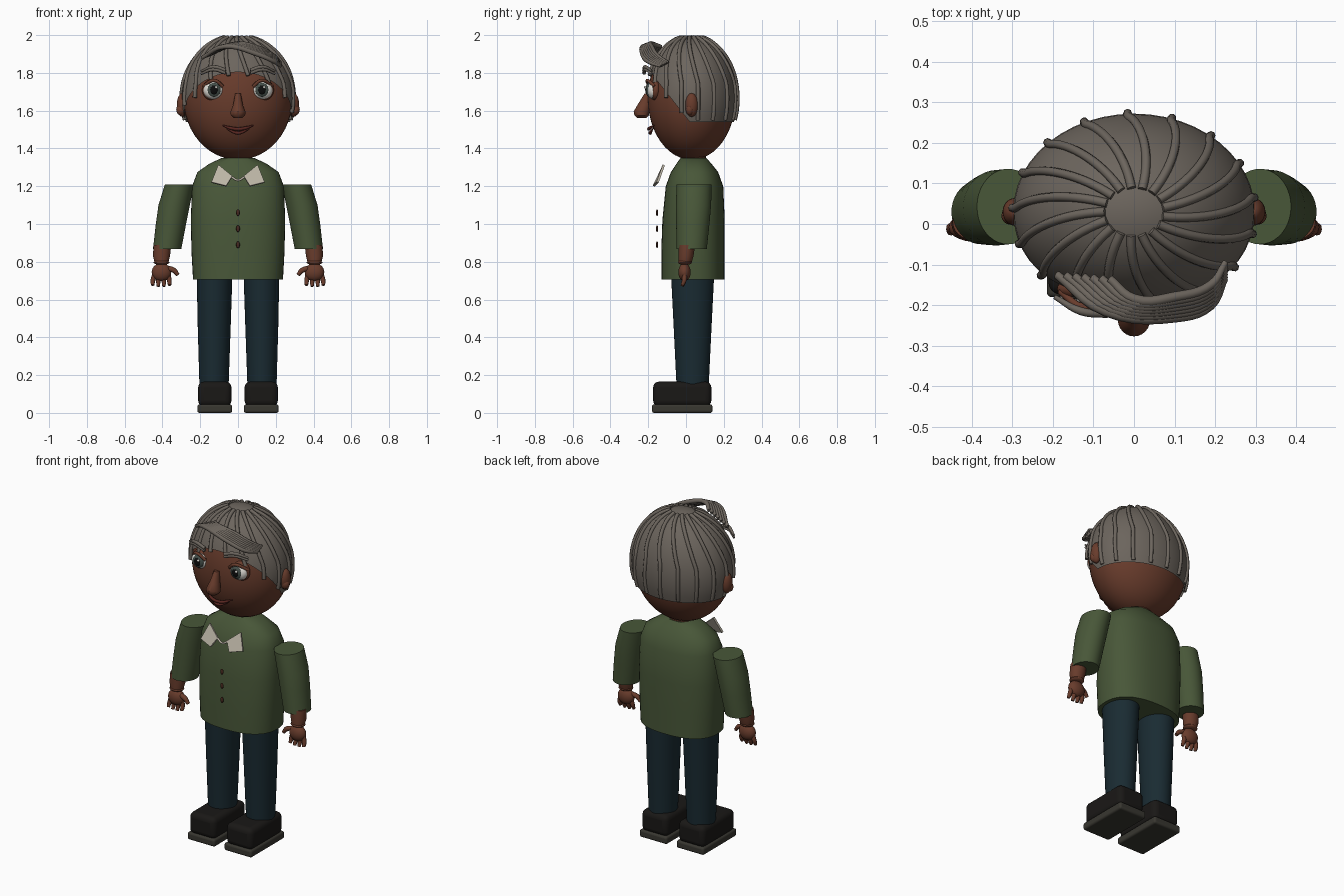
import bpy, bmesh, math
from mathutils import Vector, Matrix

if "Cube" in bpy.data.objects:
    bpy.data.objects.remove(bpy.data.objects["Cube"])

def mat(name, c):
    m = bpy.data.materials.new(name)
    m.diffuse_color = (*c, 1)
    m.use_nodes = True
    m.node_tree.nodes["Principled BSDF"].inputs["Base Color"].default_value = m.diffuse_color
    return m

SKIN = mat("skin", (0.14, 0.045, 0.025))
LIP = mat("lip", (0.10, 0.02, 0.015))
HAIR = mat("hair_grey", (0.15, 0.13, 0.11))
SHIRT = mat("green_cloth", (0.065, 0.095, 0.04))
PANTS = mat("navy_cloth", (0.01, 0.024, 0.032))
SHOE = mat("black_leather", (0.01, 0.009, 0.008))
SOLE = mat("sole_grey", (0.04, 0.038, 0.03))
WHITE = mat("eye_white", (0.75, 0.73, 0.68))
CREAM = mat("cream_cloth", (0.5, 0.46, 0.38))
IRIS = mat("iris_grey", (0.06, 0.08, 0.07))
BLACK = mat("pupil_black", (0.004, 0.004, 0.004))
BUTTON = mat("button_brown", (0.06, 0.02, 0.012))

def finish(bm, name, m):
    bmesh.ops.recalc_face_normals(bm, faces=bm.faces)
    me = bpy.data.meshes.new(name)
    bm.to_mesh(me)
    bm.free()
    me.materials.append(m)
    ob = bpy.data.objects.new(name, me)
    bpy.context.collection.objects.link(ob)
    return ob

def ball(name, loc, r, m, planes=(), seg=32):
    """Ellipsoid, optionally trimmed by (point, normal) planes."""
    bm = bmesh.new()
    bmesh.ops.create_uvsphere(bm, u_segments=seg, v_segments=seg // 2, radius=1,
                              matrix=Matrix.Translation(loc) @ Matrix.Diagonal((*r, 1)))
    for co, no in planes:
        bmesh.ops.bisect_plane(bm, geom=bm.verts[:] + bm.edges[:] + bm.faces[:],
                               plane_co=co, plane_no=no, clear_inner=True)
    return finish(bm, name, m)

def loft(name, sections, m, power=2.0, n=40):
    """Capped stack of superellipses (cx, cy, z, rx, ry)."""
    bm = bmesh.new()
    rings = []
    for cx, cy, z, rx, ry in sections:
        ring = []
        for i in range(n):
            c, s = math.cos(2 * math.pi * i / n), math.sin(2 * math.pi * i / n)
            ring.append(bm.verts.new((cx + rx * math.copysign(abs(c) ** (2 / power), c),
                                      cy + ry * math.copysign(abs(s) ** (2 / power), s), z)))
        rings.append(ring)
    for a, b in zip(rings, rings[1:]):
        for i in range(n):
            bm.faces.new((a[i], a[(i + 1) % n], b[(i + 1) % n], b[i]))
    bm.faces.new(rings[0])
    bm.faces.new(rings[-1])
    return finish(bm, name, m)

def tubes(name, paths, r, m, taper=None):
    """Smooth round tubes through the points of each path."""
    cu = bpy.data.curves.new(name, 'CURVE')
    cu.dimensions = '3D'
    cu.bevel_depth = r
    cu.bevel_resolution = 2
    cu.resolution_u = 5
    cu.use_fill_caps = True
    for pts in paths:
        sp = cu.splines.new('BEZIER')
        sp.bezier_points.add(len(pts) - 1)
        for i, (bp, p) in enumerate(zip(sp.bezier_points, pts)):
            bp.co = p
            bp.handle_left_type = bp.handle_right_type = 'AUTO'
            bp.radius = taper[i] if taper else 1
    cu.materials.append(m)
    ob = bpy.data.objects.new(name, cu)
    bpy.context.collection.objects.link(ob)

# head and neck
HC = Vector((0, 0.03, 1.665))
ball("head", HC, (0.288, 0.232, 0.325), SKIN, seg=48)
loft("neck", [(0, 0.045, 1.28, 0.07, 0.06), (0, 0.045, 1.4, 0.07, 0.06)], SKIN)

# hair cap, trimmed level at the back and slanted up to the forehead
HR = (0.298, 0.242, 0.332)
ball("hair_cap", HC, HR, HAIR,
     [((0, 0, 1.54), (0, 0, 1)), ((0, 0.02, 1.54), (0, 0.24, 0.19))], seg=48)

# swirling locks radiating from the crown
locks = []
for k in range(17):
    a0 = math.radians(k * 360 / 17 + 10)
    pts, p = [], 0.24
    while p < 2.0:
        a = a0 + 0.34 * min(1, (p - 0.24) / 1.1)
        d = Vector((HR[0] * math.sin(p) * math.cos(a), HR[1] * math.sin(p) * math.sin(a),
                    HR[2] * math.cos(p))) * 1.005
        q = HC + d
        if q.z < max(1.53, 1.53 + (0.02 - q.y) * 1.26) - (0.05 if q.y < -0.1 else 0):
            break
        pts.append(q)
        p += 0.12
    locks.append(pts)
tubes("hair_locks", locks, 0.011, HAIR)

# swept forelock
sweep = []
for k in range(7):
    t = k / 6
    sweep.append([(-0.19 + 0.13 * t, -0.125 - 0.01 * t, 1.88 + 0.06 * t),
                  (-0.07 + 0.07 * t, -0.215 + 0.03 * t, 1.94 + 0.015 * t),
                  (0.10, -0.23 + 0.05 * t, 1.90 + 0.035 * t),
                  (0.19, -0.20 + 0.05 * t, 1.86 + 0.03 * t),
                  (0.225, -0.135 + 0.04 * t, 1.835 + 0.02 * t)])
tubes("forelock", sweep, 0.013, HAIR, (0.8, 1, 1, 0.9, 0.6))

# nose and mouth
nose = loft("nose", [(0, -0.235, 1.562, 0.022, 0.025), (0, -0.235, 1.575, 0.038, 0.038),
                     (0, -0.235, 1.595, 0.04, 0.042), (0, -0.222, 1.63, 0.026, 0.035),
                     (0, -0.20, 1.69, 0.015, 0.02)], SKIN, n=24)
tubes("upper_lip", [[(-0.08, -0.17, 1.522), (-0.04, -0.192, 1.508), (0, -0.197, 1.503),
                     (0.04, -0.192, 1.508), (0.08, -0.17, 1.522)]], 0.009, LIP, (0.4, 1, 1, 1, 0.4))
tubes("lower_lip", [[(-0.06, -0.175, 1.505), (0, -0.19, 1.482), (0.06, -0.175, 1.505)]],
      0.009, LIP, (0.4, 1.1, 0.4))

# shirt body
loft("shirt", [(0, 0.037, 0.705, 0.238, 0.168), (0, 0.037, 0.85, 0.246, 0.168),
               (0, 0.04, 1.02, 0.25, 0.165), (0, 0.045, 1.2, 0.243, 0.152),
               (0, 0.045, 1.275, 0.215, 0.125), (0, 0.042, 1.32, 0.15, 0.092),
               (0, 0.04, 1.35, 0.085, 0.068)], SHIRT, power=2.4, n=48)
for z in (0.89, 0.975, 1.06):
    ball("button", (0, -0.153, z), (0.010, 0.006, 0.018), BUTTON, seg=16)
tubes("collar_tie", [[(-0.035, -0.145, 1.25), (0, -0.15, 1.232), (0.035, -0.145, 1.25)]],
      0.006, CREAM)

for s, side in ((-1, "left"), (1, "right")):
    # eye, lids and brow
    ball(side + "_eye_socket", (s * 0.13, -0.16, 1.71), (0.06, 0.032, 0.058), SKIN)
    ball(side + "_eye_white", (s * 0.13, -0.174, 1.708), (0.053, 0.034, 0.047), WHITE)
    ball(side + "_iris", (s * 0.127, -0.198, 1.71), (0.035, 0.014, 0.037), IRIS, seg=24)
    ball(side + "_pupil", (s * 0.127, -0.207, 1.71), (0.021, 0.009, 0.024), BLACK, seg=20)
    ball(side + "_eye_glint", (s * 0.127 + 0.012, -0.215, 1.724), (0.007,) * 3, WHITE, seg=12)
    tubes(side + "_eyelid", [[(s * 0.08, -0.195, 1.728), (s * 0.125, -0.205, 1.76),
                              (s * 0.182, -0.165, 1.728)]], 0.009, SKIN)
    tubes(side + "_brow", [[(s * 0.065, -0.222, 1.80 + o), (s * 0.13, -0.215, 1.818 + o),
                            (s * 0.195, -0.18, 1.795 + o)] for o in (0, 0.014)],
          0.010, HAIR, (1, 1, 0.6))
    # ear
    ball(side + "_ear", (s * 0.294, 0.03, 1.63), (0.03, 0.034, 0.063), SKIN, seg=24)
    ball(side + "_ear_lobe", (s * 0.303, 0.02, 1.605), (0.024, 0.022, 0.03), SKIN, seg=16)

    # collar leaf
    bm = bmesh.new()
    vs = [bm.verts.new((s * x, y, z)) for x, y, z in
          ((0.14, -0.145, 1.218), (0.103, -0.112, 1.31), (0.03, -0.14, 1.25), (0.062, -0.165, 1.198))]
    bm.faces.new(vs)
    leaf = finish(bm, side + "_collar", CREAM)
    leaf.modifiers.new("thick", 'SOLIDIFY').thickness = 0.012

    # sleeve
    loft(side + "_sleeve", [(s * 0.375, 0.03, 0.868, 0.075, 0.08), (s * 0.355, 0.036, 1.0, 0.08, 0.088),
                            (s * 0.338, 0.04, 1.1, 0.083, 0.093), (s * 0.31, 0.043, 1.21, 0.077, 0.093)], SHIRT)
    # wrist and hand
    loft(side + "_wrist", [(s * 0.405, -0.005, 0.795, 0.036, 0.034), (s * 0.405, 0, 0.83, 0.045, 0.04),
                           (s * 0.40, 0.005, 0.89, 0.047, 0.043)], SKIN, n=24)
    ball(side + "_wrist_ring", (s * 0.405, -0.005, 0.797), (0.042, 0.038, 0.014), SKIN, seg=24)
    ball(side + "_palm", (s * 0.405, -0.008, 0.745), (0.052, 0.033, 0.048), SKIN, seg=24)
    tubes(side + "_fingers", [[(s * (0.405 + f * 0.023), -0.008, 0.74), (s * (0.407 + f * 0.029), -0.01, 0.70),
                               (s * (0.407 + f * 0.030), -0.02, 0.667 + abs(f) * 0.006)]
                              for f in (-1.5, -0.5, 0.5, 1.5)], 0.013, SKIN, (1, 1, 0.7))
    tubes(side + "_thumb", [[(s * 0.38, -0.01, 0.765), (s * 0.34, -0.018, 0.755), (s * 0.318, -0.02, 0.73)]],
          0.014, SKIN, (1.1, 1, 0.7))

    # trouser leg
    loft(side + "_trouser_leg", [(s * 0.127, 0.035, 0.14, 0.077, 0.085), (s * 0.126, 0.035, 0.45, 0.087, 0.1),
                                 (s * 0.124, 0.035, 0.75, 0.095, 0.115)], PANTS)
    # shoe and sole
    for name, z0, z1, rx, ry, bev, m in (("_shoe", 0.035, 0.165, 0.088, 0.154, 0.03, SHOE),
                                         ("_sole", 0.0, 0.045, 0.092, 0.16, 0.012, SOLE)):
        bm = bmesh.new()
        bmesh.ops.create_cube(bm, size=2, matrix=Matrix.Translation((s * 0.123, -0.02, (z0 + z1) / 2))
                              @ Matrix.Diagonal((rx, ry, (z1 - z0) / 2, 1)))
        bv = finish(bm, side + name, m).modifiers.new("round", 'BEVEL')
        bv.width, bv.segments = bev, 4

# smooth shading with crisp hems
bpy.ops.object.select_all(action='DESELECT')
for ob in bpy.context.collection.objects:
    if ob.type == 'MESH' and "collar" not in ob.name:
        ob.select_set(True)
        bpy.context.view_layer.objects.active = ob
bpy.ops.object.shade_smooth_by_angle(angle=math.radians(40))
